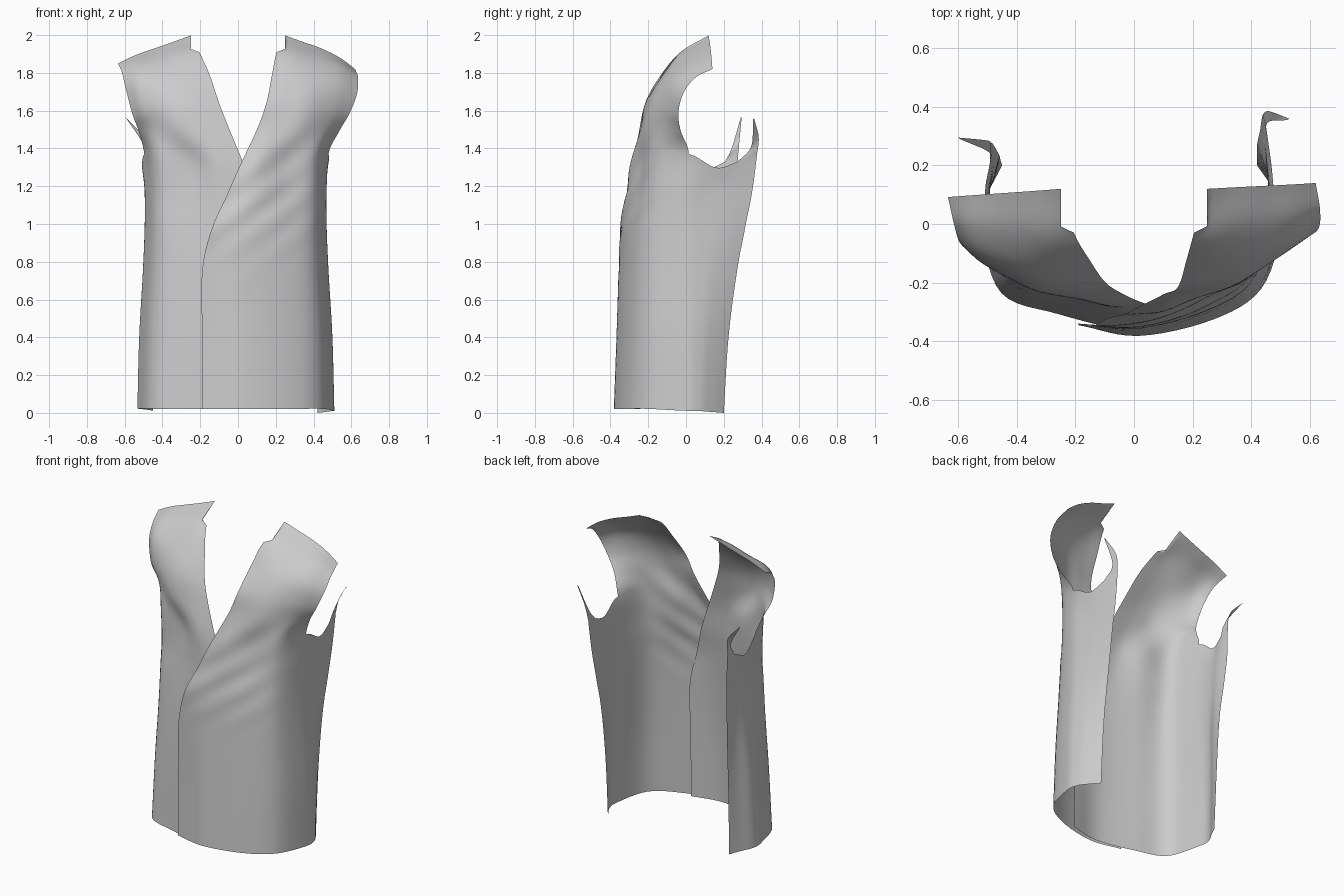
import bpy, bmesh, math
from mathutils import Vector as V

if "Cube" in bpy.data.objects:
    bpy.data.objects.remove(bpy.data.objects["Cube"])

SUB = 6  # subdivisions per control span

# Body cross-sections: lapel z, side z, lapel x, lapel y, front y, side x, back x, back y
BODY = [(.02, 0, -.19, -.345, -.382, .505, .42, .20),
        (.40, .40, -.19, -.34, -.368, .495, .42, .225),
        (.75, .75, -.19, -.34, -.355, .475, .42, .27),
        (.97, 1.0, -.14, -.345, -.342, .465, .43, .317),
        (1.15, 1.18, -.06, -.315, -.315, .465, .435, .352),
        (1.33, 1.33, .02, -.282, -.288, .478, .44, .375)]
# Chest to shoulder rows, neckline to armhole edge
CHEST = [[(.10, -.24, 1.5), (.2, -.24, 1.5), (.33, -.215, 1.5), (.455, -.13, 1.5), (.535, -.027, 1.49)],
         [(.15, -.215, 1.64), (.25, -.2, 1.65), (.37, -.18, 1.64), (.5, -.11, 1.62), (.59, -.04, 1.585)],
         [(.18, -.12, 1.79), (.28, -.12, 1.79), (.4, -.11, 1.77), (.53, -.07, 1.74), (.63, -.015, 1.69)],
         [(.205, -.03, 1.91), (.3, -.02, 1.9), (.42, 0, 1.87), (.54, .02, 1.83), (.635, .05, 1.775)],
         [(.25, .12, 1.998), (.34, .125, 1.965), (.44, .13, 1.93), (.54, .135, 1.88), (.62, .14, 1.82)]]
# Pointed flap behind the armhole: armhole edge, back edge
FLAP = [[(.455, .345, 1.41), (.46, .385, 1.46)], [(.525, .355, 1.555), (.53, .36, 1.56)]]


def body_row(i):
    zl, zs, lx, ly, fy, sx, bx, by = BODY[i]
    last = i == len(BODY) - 1
    y4 = .015 if last else -.02
    dz = (.03, .04, -.032, .0, .03) if last else (.012, .012, .01, .005, 0) if i == 0 else (0,) * 5
    pts = [(lx, ly, zl), (lx * .5 + .11, fy, zl), (.53 * sx, fy + .055, zl),
           (.86 * sx, fy * .58, (zl + zs) / 2 + dz[0]), (sx, y4, zs + dz[1]),
           (sx * .99, y4 + .4 * (by - y4), zs + dz[2]),
           ((sx + bx) / 2, y4 + .72 * (by - y4), zs + dz[3]), (bx, by, zs + dz[4])]
    return [V(p) for p in pts]


def spline(pts):
    """Smooth curve through the points, SUB steps per span."""
    p = [2 * pts[0] - pts[1]] + pts + [2 * pts[-1] - pts[-2]]
    out = []
    for i in range(1, len(p) - 2):
        a, b, c, d = p[i - 1:i + 3]
        for k in range(SUB):
            t = k / SUB
            out.append(.5 * (2 * b + (c - a) * t + (2 * a - 5 * b + 4 * c - d) * t * t
                             + (3 * b - a - 3 * c + d) * t ** 3))
    return out + [pts[-1].copy()]


def left_variant(p, row, col):
    """Control-point changes for the under-lapping panel (before mirroring)."""
    q = p.copy()
    if row < 6 and col < 3:                      # tuck behind the outer panel
        q.y += (.022, .022, .03, .036, .03, .015)[row]
    if col == 0 and 3 < row < 9:
        q.x -= (.03, .045, .055, .05, .03)[row - 4]
        q.y += (0, 0, .005, .018, -.005)[row - 4]
    if row < 6 and 2 < col < 6:
        q.x += .018
        q.y -= (.015, .005, 0, 0, 0, .01)[row]
    if row < 6 and col > 4:                      # back edge leans outward
        w = (col - 4) / 3
        q.y -= w * (0, .01, .035, .055, .075, .1)[row]
        q.x += w * (.03, .035, .04, .045, .05, .05)[row]
    if row == 0 and col > 3:
        q.z += .012
    if row > 5 and col > 0:
        q.y -= (.007, .012, .012, .012, .012)[row - 6] * col
    if row > 7 and col > 2:
        q.z += .015 * (col - 2)
    if col == 4 and row > 5:                     # straighter armhole edge
        q.x += (-.01, -.03, -.035, -.02, .015)[row - 6]
    return q


def fold(p, flip):
    """Soft diagonal drape creases fading from the waist."""
    if not flip:
        fade = math.exp(-((p.z - 1.1) / .25) ** 2) * max(0, min(1, (.45 - abs(p.x)) * 5))
        p.y += .005 * fade * math.sin(34 * (p.z - .75 * p.x))


def panel(name, flip):
    rows = [body_row(i) for i in range(6)] + [[V(p) for p in r] for r in CHEST]
    flap = [[V(p) for p in r] for r in FLAP]
    if flip:
        rows = [[left_variant(p, i, j) for j, p in enumerate(r)] for i, r in enumerate(rows)]
        flap = [[p + V((.04 + .03 * i, -.1 + .035 * i, .01 * i)) for p in r]
                for i, r in enumerate(flap)]
    cols = [[r[j] for r in rows if j < len(r)] for j in range(8)]
    fine = [spline(c) for c in cols]
    grids = [[spline([c[k] for c in fine if k < len(c)]) for k in range(len(fine[0]))]]
    # flap grid continues the back end of the last full body row
    e = [spline([rows[5][6 + j], flap[0][j], flap[1][j]]) for j in range(2)]
    top = grids[0][5 * SUB][6 * SUB:]
    grids.append([top] + [[a.lerp(b, k / SUB) for k in range(SUB + 1)]
                          for a, b in list(zip(*e))[1:]])
    bm = bmesh.new()
    for g in grids:
        vs = []
        for r in g:
            line = []
            for p in r:
                p = p.copy()
                if p.z > 1.915 and p.x < .25:   # neckline notch
                    p.x = .25
                fold(p, flip)
                if flip:
                    p.x = -p.x
                line.append(bm.verts.new(p))
            vs.append(line)
        for r0, r1 in zip(vs, vs[1:]):
            for j in range(min(len(r0), len(r1)) - 1):
                q = [r0[j], r0[j + 1], r1[j + 1], r1[j]]
                bm.faces.new(q[::-1] if flip else q)
    bmesh.ops.remove_doubles(bm, verts=bm.verts, dist=.0015)
    me = bpy.data.meshes.new(name)
    bm.to_mesh(me)
    bm.free()
    for f in me.polygons:
        f.use_smooth = True
    ob = bpy.data.objects.new(name, me)
    bpy.context.collection.objects.link(ob)


panel("outer_front_panel", False)
panel("inner_front_panel", True)
